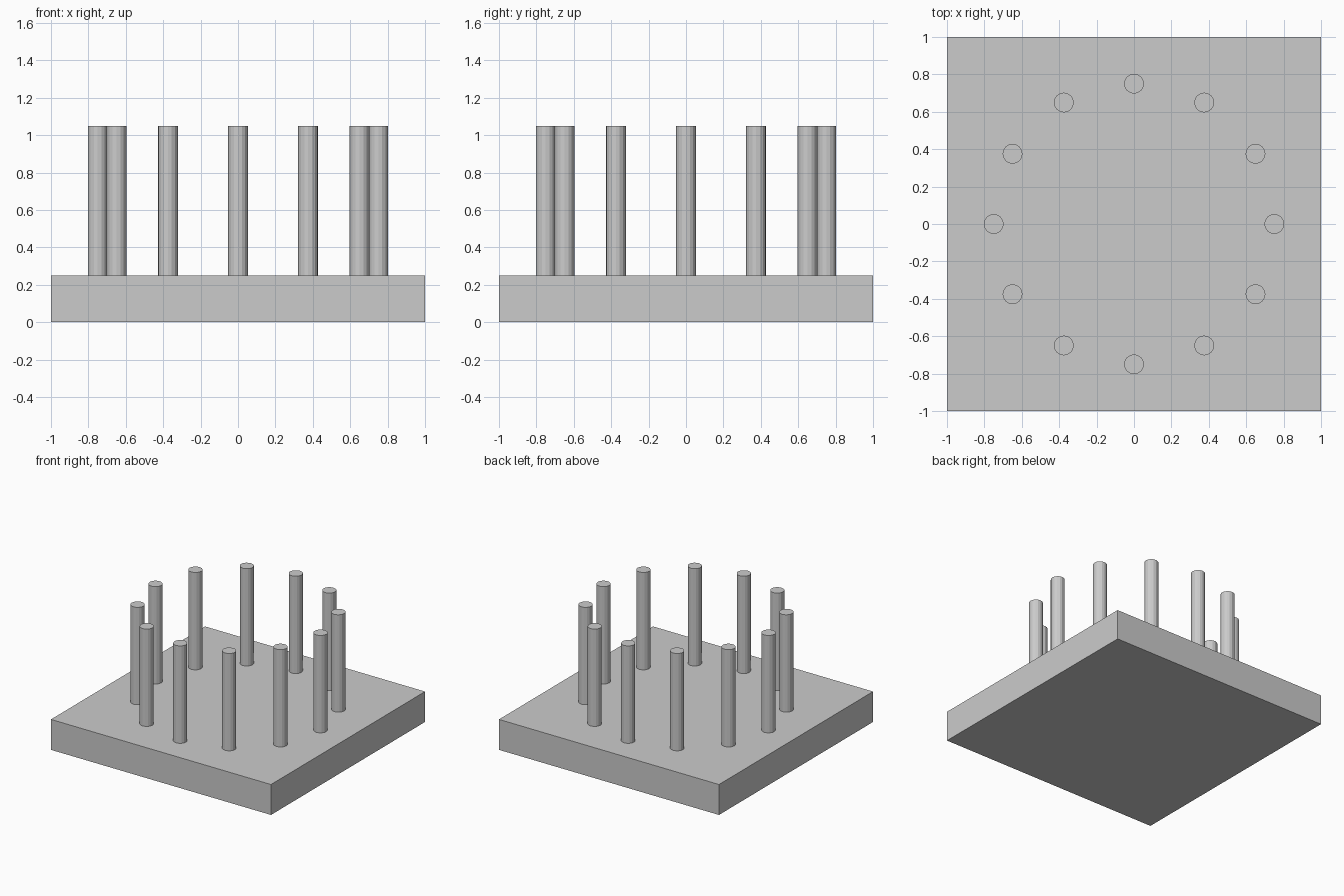
import bpy
from math import cos, sin, tau

if "Cube" in bpy.data.objects:
    bpy.data.objects.remove(bpy.data.objects["Cube"])

# square base plate
bpy.ops.mesh.primitive_cube_add(size=1, location=(0, 0, 0.125))
base = bpy.context.object
base.name = "base_plate"
base.scale = (2, 2, 0.25)
bpy.ops.object.transform_apply(location=False, rotation=False, scale=True)

# ring of twelve faceted posts
POSTS, RING, RADIUS, HEIGHT = 12, 0.75, 0.053, 0.8
for i in range(POSTS):
    a = tau * i / POSTS
    bpy.ops.mesh.primitive_cylinder_add(
        vertices=16, radius=RADIUS, depth=HEIGHT,
        location=(RING * cos(a), RING * sin(a), 0.25 + HEIGHT / 2))
    bpy.context.object.name = f"post_{i + 1:02d}"
